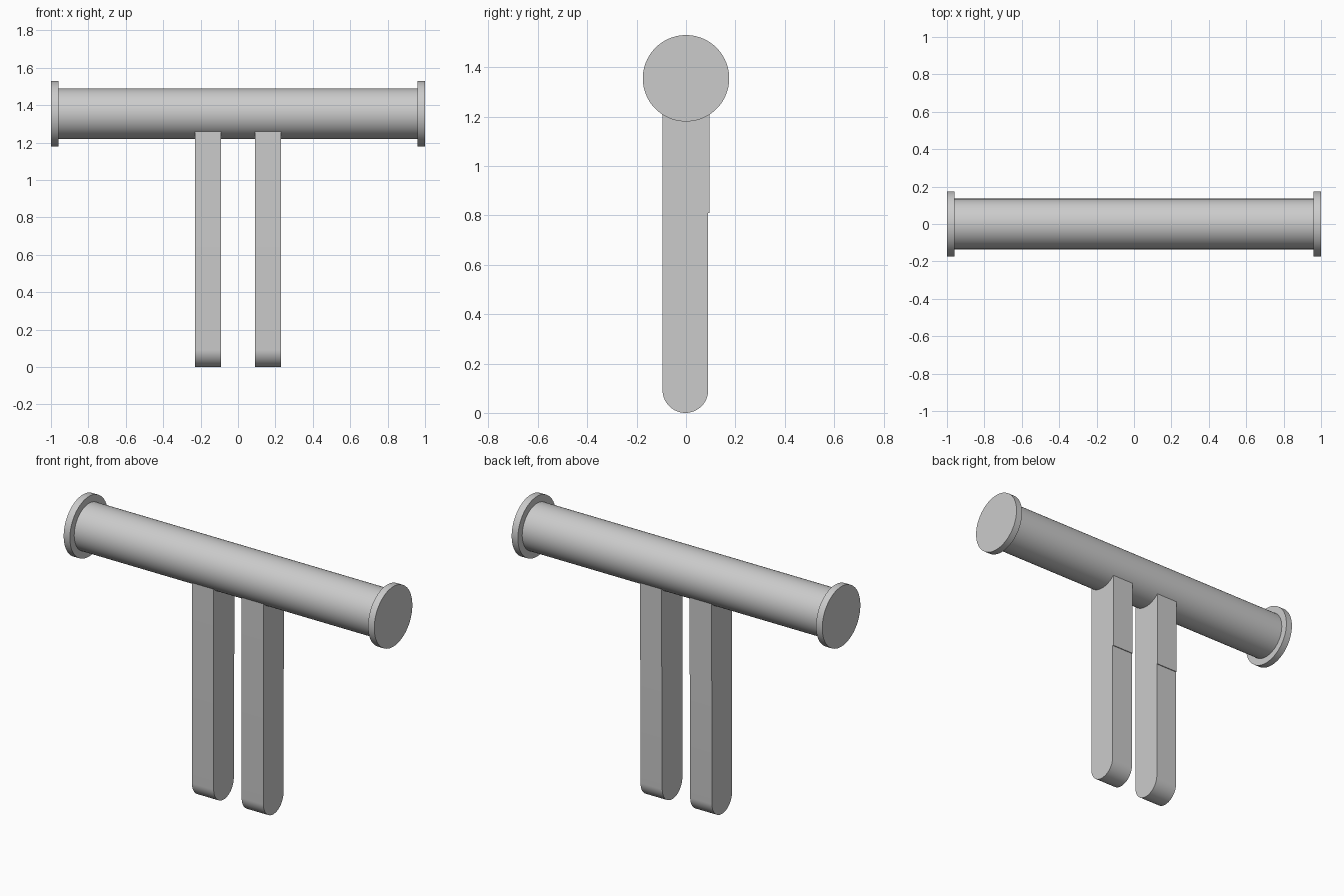
import bpy, bmesh, math
from mathutils import Matrix

cube = bpy.data.objects.get("Cube")
if cube:
    bpy.data.objects.remove(cube, do_unlink=True)

# Single light grey finish
grey = bpy.data.materials.new("light_grey")
grey.use_nodes = True
grey.diffuse_color = (0.6, 0.6, 0.6, 1)
grey.node_tree.nodes["Principled BSDF"].inputs["Base Color"].default_value = (0.6, 0.6, 0.6, 1)

AXIS_Z = 1.355


def add_part(name, bm):
    bmesh.ops.recalc_face_normals(bm, faces=bm.faces)
    mesh = bpy.data.meshes.new(name)
    bm.to_mesh(mesh)
    bm.free()
    mesh.materials.append(grey)
    obj = bpy.data.objects.new(name, mesh)
    bpy.context.collection.objects.link(obj)
    bpy.ops.object.select_all(action="DESELECT")
    obj.select_set(True)
    bpy.context.view_layer.objects.active = obj
    bpy.ops.object.shade_smooth_by_angle(angle=math.radians(30))
    return obj


def disc(name, x, radius, length):
    bm = bmesh.new()
    place = Matrix.Translation((x, 0, AXIS_Z)) @ Matrix.Rotation(math.pi / 2, 4, "Y")
    bmesh.ops.create_cone(bm, cap_ends=True, segments=96, radius1=radius,
                          radius2=radius, depth=length, matrix=place)
    return add_part(name, bm)


def leg(name, x):
    # Flat bar profile with a rounded foot and a slight step up its back edge
    front, back, step = -0.095, 0.09, 0.81
    radius = (back - front) / 2
    middle = (back + front) / 2
    profile = [(0.095, 1.3), (front, 1.3)]
    for i in range(33):
        a = math.pi * (1 + i / 32)
        profile.append((middle + radius * math.cos(a), radius * (1 + math.sin(a))))
    profile += [(back, step), (0.095, step)]
    bm = bmesh.new()
    face = bm.faces.new([bm.verts.new((x - 0.07, y, z)) for y, z in profile])
    extruded = bmesh.ops.extrude_face_region(bm, geom=[face])["geom"]
    verts = [v for v in extruded if isinstance(v, bmesh.types.BMVert)]
    bmesh.ops.translate(bm, verts=verts, vec=(0.14, 0, 0))
    return add_part(name, bm)


# Horizontal bar, with matching end flanges and legs on both sides
disc("crossbar", 0, 0.135, 1.94)
for side, sign in (("left", 1), ("right", -1)):
    disc(side + "_end_flange", sign * 0.98, 0.175, 0.04)
    leg(side + "_leg", sign * 0.16)
